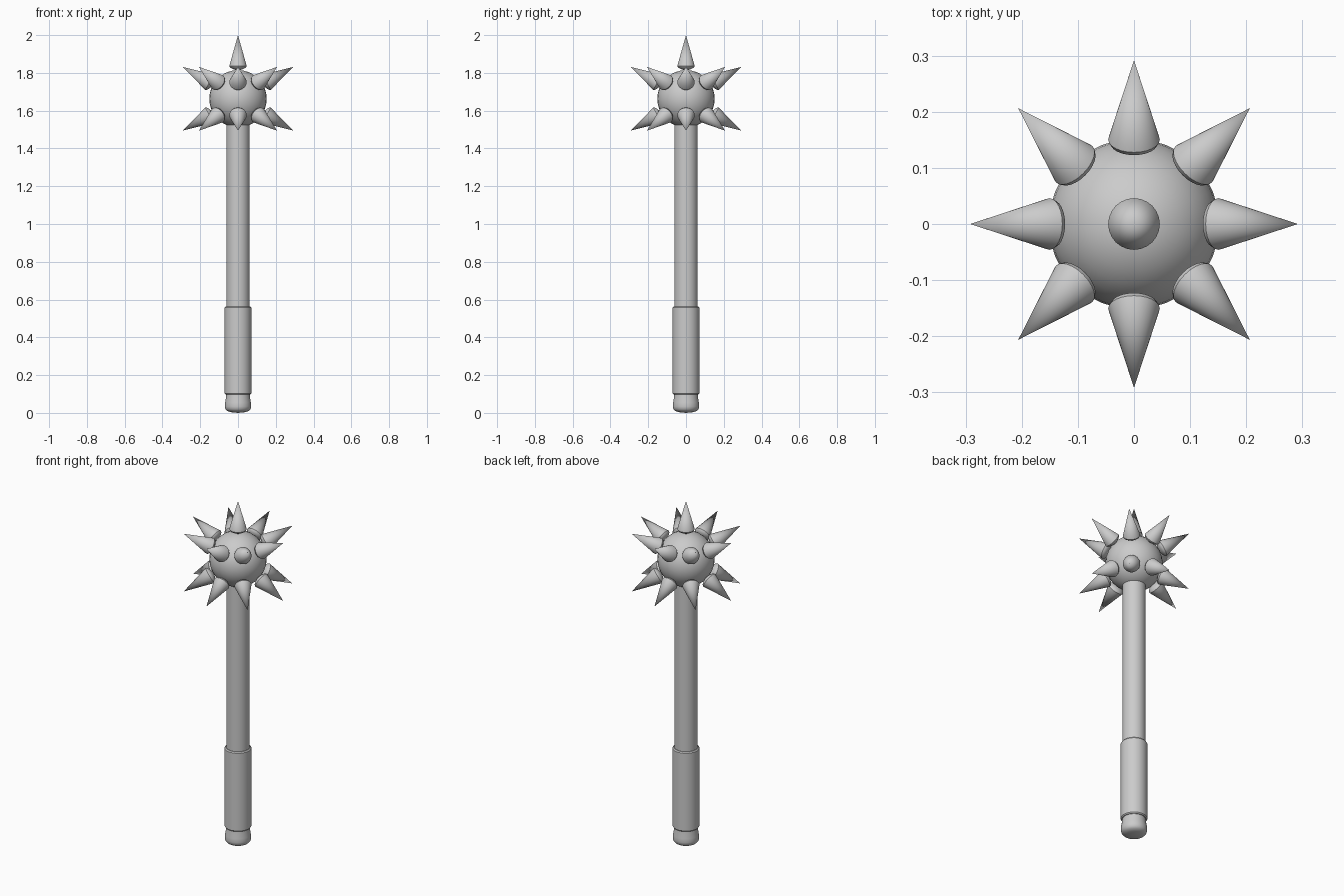
import bpy, bmesh
from math import radians, sin, cos, tau
from mathutils import Matrix

if "Cube" in bpy.data.objects:
    bpy.data.objects.remove(bpy.data.objects["Cube"])


def lathe(bm, profile, matrix=Matrix(), sides=32):
    """Revolve (radius, height) points around local z; radius 0 closes a pole."""
    rings = []
    for r, z in profile:
        n = 1 if r == 0 else sides
        rings.append([bm.verts.new(matrix @ Matrix.Translation(
            (r * cos(tau * i / sides), r * sin(tau * i / sides), z)).translation)
            for i in range(n)])
    for a, b in zip(rings, rings[1:]):
        for i in range(sides):
            j = (i + 1) % sides
            if len(a) == 1:
                bm.faces.new((a[0], b[j], b[i]))
            elif len(b) == 1:
                bm.faces.new((a[i], a[j], b[0]))
            else:
                bm.faces.new((a[i], a[j], b[j], b[i]))


def finish(name, bm, angle=35):
    bmesh.ops.recalc_face_normals(bm, faces=bm.faces[:])
    mesh = bpy.data.meshes.new(name)
    bm.to_mesh(mesh)
    bm.free()
    obj = bpy.data.objects.new(name, mesh)
    bpy.context.collection.objects.link(obj)
    bpy.ops.object.select_all(action='DESELECT')
    obj.select_set(True)
    bpy.context.view_layer.objects.active = obj
    bpy.ops.object.shade_smooth_by_angle(angle=radians(angle))
    return obj


def turned(name, profile):
    bm = bmesh.new()
    lathe(bm, profile)
    return finish(name, bm)


# Handle parts
turned("shaft", [(0, 0.08), (0.062, 0.08), (0.062, 1.56), (0, 1.56)])
turned("grip", [(0, 0.097), (0.066, 0.097), (0.071, 0.103),
                (0.071, 0.557), (0.066, 0.563), (0, 0.563)])
turned("pommel", [(0, 0), (0.04, 0.004), (0.058, 0.010), (0.067, 0.020),
                  (0.070, 0.034), (0.068, 0.055), (0.064, 0.078),
                  (0.062, 0.10), (0, 0.10)])

# Head ball
CENTRE = Matrix.Translation((0, 0, 1.663))
bm = bmesh.new()
bmesh.ops.create_uvsphere(bm, u_segments=32, v_segments=16, radius=0.152, matrix=CENTRE)
finish("head_ball", bm)

# Spikes: one on top, two rings of eight tilted 30 degrees up and down
SPIKE = [(0, 0.148), (0.030, 0.159), (0.042, 0.166), (0.046, 0.174), (0, 0.337)]
bm = bmesh.new()
lathe(bm, SPIKE, CENTRE, 24)
for tilt in (60, 120):
    for k in range(8):
        turn = Matrix.Rotation(radians(45 * k), 4, 'Z') @ Matrix.Rotation(radians(tilt), 4, 'Y')
        lathe(bm, SPIKE, CENTRE @ turn, 24)
finish("spikes", bm)
